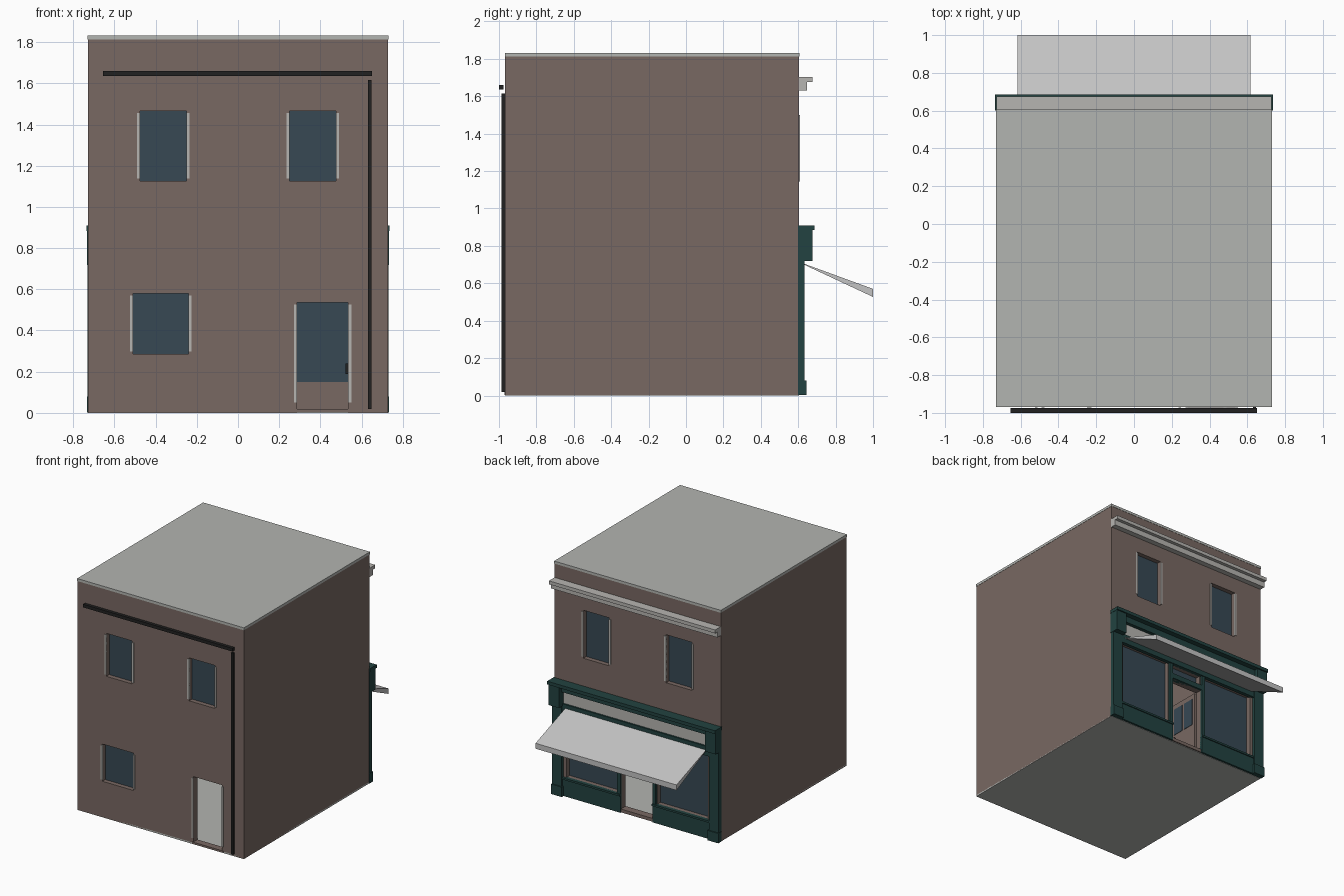
import bpy, bmesh
from mathutils import Vector

cube = bpy.data.objects.get("Cube")
if cube:
    bpy.data.objects.remove(cube, do_unlink=True)


def material(name, r, g, b):
    m = bpy.data.materials.new(name)
    m.use_nodes = True
    m.diffuse_color = (r, g, b, 1)
    m.node_tree.nodes["Principled BSDF"].inputs["Base Color"].default_value = (r, g, b, 1)
    return m


BROWN = material("brown render", 0.19, 0.14, 0.123)
GREY = material("roof grey", 0.45, 0.46, 0.44)
PALE = material("pale trim", 0.47, 0.46, 0.44)
WHITE = material("awning white", 0.55, 0.55, 0.55)
GREEN = material("dark green paint", 0.016, 0.055, 0.052)
GLASS = material("blue grey glass", 0.038, 0.065, 0.088)
BLACK = material("black iron", 0.015, 0.015, 0.015)


def make(name, bm, mat):
    bmesh.ops.recalc_face_normals(bm, faces=bm.faces)
    mesh = bpy.data.meshes.new(name)
    bm.to_mesh(mesh)
    bm.free()
    mesh.materials.append(mat)
    ob = bpy.data.objects.new(name, mesh)
    bpy.context.scene.collection.objects.link(ob)
    return ob


def box(name, x, y, z, mat):
    """Box from (low, high) ranges on each axis."""
    bm = bmesh.new()
    bmesh.ops.create_cube(bm, size=1)
    for v in bm.verts:
        v.co = Vector([(a + b) / 2 + c * (b - a) for (a, b), c in zip((x, y, z), v.co)])
    return make(name, bm, mat)


def extrude_x(name, profile, half, mat):
    """Prism from a (y, z) profile spanning -half to half in x."""
    bm = bmesh.new()
    face = bm.faces.new([bm.verts.new((-half, y, z)) for y, z in profile])
    new = bmesh.ops.extrude_face_region(bm, geom=[face])["geom"]
    bmesh.ops.translate(bm, vec=(2 * half, 0, 0),
                        verts=[g for g in new if isinstance(g, bmesh.types.BMVert)])
    return make(name, bm, mat)


def flip(x, s):
    return tuple(sorted(s * v for v in x))


SIDES = (("left", 1), ("right", -1))
W, BACK, FRONT, T = 0.728, 0.605, -0.967, 0.05

# Window and door openings: name, x range, z range, wall side, glazed, framed
openings = [
    ("rear_lower_window", (-0.51, -0.24), (0.285, 0.58), FRONT, True, True),
    ("rear_door", (0.287, 0.535), (-0.1, 0.535), FRONT, False, True),
    ("shop_door", (-0.14, 0.14), (-0.1, 0.54), BACK, False, False),
    ("transom", (-0.13, 0.13), (0.58, 0.66), BACK, True, False),
]
for side, s in SIDES:
    openings += [
        ("rear_upper_window_" + side, flip((0.25, 0.475), s), (1.125, 1.465), FRONT, True, True),
        ("street_upper_window_" + side, flip((0.25, 0.475), s), (1.13, 1.51), BACK, True, True),
        ("shop_window_" + side, flip((0.175, 0.62), s), (0.15, 0.67), BACK, True, False),
    ]

# Hollow wall shell with the openings cut through
walls = box("walls", (-W, W), (FRONT, BACK), (0.003, 1.815), BROWN)
cutters = [box("cutter", (T - W, W - T), (FRONT + T, BACK - T), (-0.2, 2), BROWN)]
for name, x, z, y, glazed, framed in openings:
    cutters.append(box("cutter", x, (y - 0.08, y + 0.08), z, BROWN))
for c in cutters:
    c.hide_render = True
    mod = walls.modifiers.new("opening", "BOOLEAN")
    mod.operation, mod.solver, mod.object = "DIFFERENCE", "EXACT", c
graph = bpy.context.evaluated_depsgraph_get()
cut_mesh = bpy.data.meshes.new_from_object(walls.evaluated_get(graph))
walls.modifiers.clear()
walls.data = cut_mesh
for c in cutters:
    bpy.data.objects.remove(c, do_unlink=True)

box("floor", (-W, W), (FRONT, BACK), (0, 0.012), GREY)
box("roof", (-W - 0.002, W + 0.002), (FRONT - 0.002, BACK + 0.002), (1.812, 1.832), GREY)

# Glass panes and pale side frames
for name, x, z, y, glazed, framed in openings:
    inward = 1 if y == FRONT else -1
    if glazed:
        g = y + 0.04 * inward
        box(name + "_glass", x, (g - 0.004, g + 0.004), z, GLASS)
    if framed:
        ys = tuple(sorted((y - 0.005 * inward, y + 0.01 * inward)))
        zs = (max(z[0] + 0.013, 0.05), z[1] - 0.01)
        box(name + "_frame_a", (x[0] - 0.015, x[0]), ys, zs, PALE)
        box(name + "_frame_b", (x[1], x[1] + 0.015), ys, zs, PALE)


# Door leaves standing open inside
def open_door(name, x, y, s):
    """Leaf hinged at x, its inner face turned towards s; y is the range of the leaf."""
    lo, hi = y
    mid = (lo + hi) / 2
    box(name + "_leaf", (x - 0.01, x + 0.01), y, (0.015, 0.53), BROWN)
    for i, (a, b) in enumerate(((lo + 0.025, mid - 0.01), (mid + 0.01, hi - 0.025))):
        box(f"{name}_pane_{i}", (x - 0.013, x + 0.013), (a, b), (0.27, 0.49), GLASS)
    edge = lo + 0.03 if y[1] > 0 else hi - 0.03
    box(name + "_handle", flip((s * x + 0.01, s * x + 0.025), s),
        (edge - 0.012, edge + 0.012), (0.19, 0.24), BLACK)


open_door("shop_door", -0.13, (0.30, 0.56), 1)
open_door("rear_door", 0.547, (-0.92, -0.67), -1)
box("rear_door_sill", (0.275, 0.55), (FRONT - 0.004, FRONT + T), (0.004, 0.018), BROWN)
box("shop_door_sill", (-0.14, 0.14), (BACK - T, BACK + 0.01), (0.004, 0.03), BROWN)

# Gutter and downpipe
box("gutter", (-0.655, 0.65), (-1.0, -0.975), (1.635, 1.66), BLACK)
box("downpipe", (0.63, 0.647), (-0.987, -0.966), (0.02, 1.615), BLACK)

# Street cornice
extrude_x("upper_cornice", [(0.60, 1.632), (0.648, 1.632), (0.648, 1.675), (0.675, 1.675),
                            (0.675, 1.702), (0.60, 1.702)], W, PALE)

# Shopfront joinery
for side, s in SIDES:
    box("pilaster_" + side, flip((0.645, 0.73), s), (0.60, 0.634), (0.003, 0.72), GREEN)
    box("plinth_" + side, flip((0.638, 0.733), s), (0.60, 0.643), (0.002, 0.08), GREEN)
    box("corbel_" + side, flip((0.64, 0.733), s), (0.60, 0.675), (0.718, 0.885), GREEN)
    box("stall_riser_" + side, flip((0.14, 0.65), s), (0.60, 0.622), (0.003, 0.135), GREEN)
    box("riser_cap_" + side, flip((0.14, 0.65), s), (0.60, 0.63), (0.135, 0.15), GREEN)
    box("door_post_" + side, flip((0.14, 0.17), s), (0.57, 0.622), (0.15, 0.67), GREEN)
    box("window_edge_" + side, flip((0.62, 0.65), s), (0.60, 0.612), (0.15, 0.67), BROWN)
box("transom_bar", (-0.14, 0.14), (0.58, 0.622), (0.54, 0.58), GREEN)
box("window_head", (-0.65, 0.65), (0.60, 0.63), (0.66, 0.735), GREEN)
box("sign_panel", (-0.64, 0.64), (0.60, 0.617), (0.735, 0.835), PALE)
box("sign_top_rail", (-0.65, 0.65), (0.60, 0.645), (0.835, 0.885), GREEN)
box("shop_cornice", (-0.735, 0.735), (0.60, 0.686), (0.884, 0.91), GREEN)

# Sloping awning with a front valance
extrude_x("awning", [(0.63, 0.705), (1.0, 0.57), (1.0, 0.527), (0.63, 0.70)], 0.617, WHITE)
